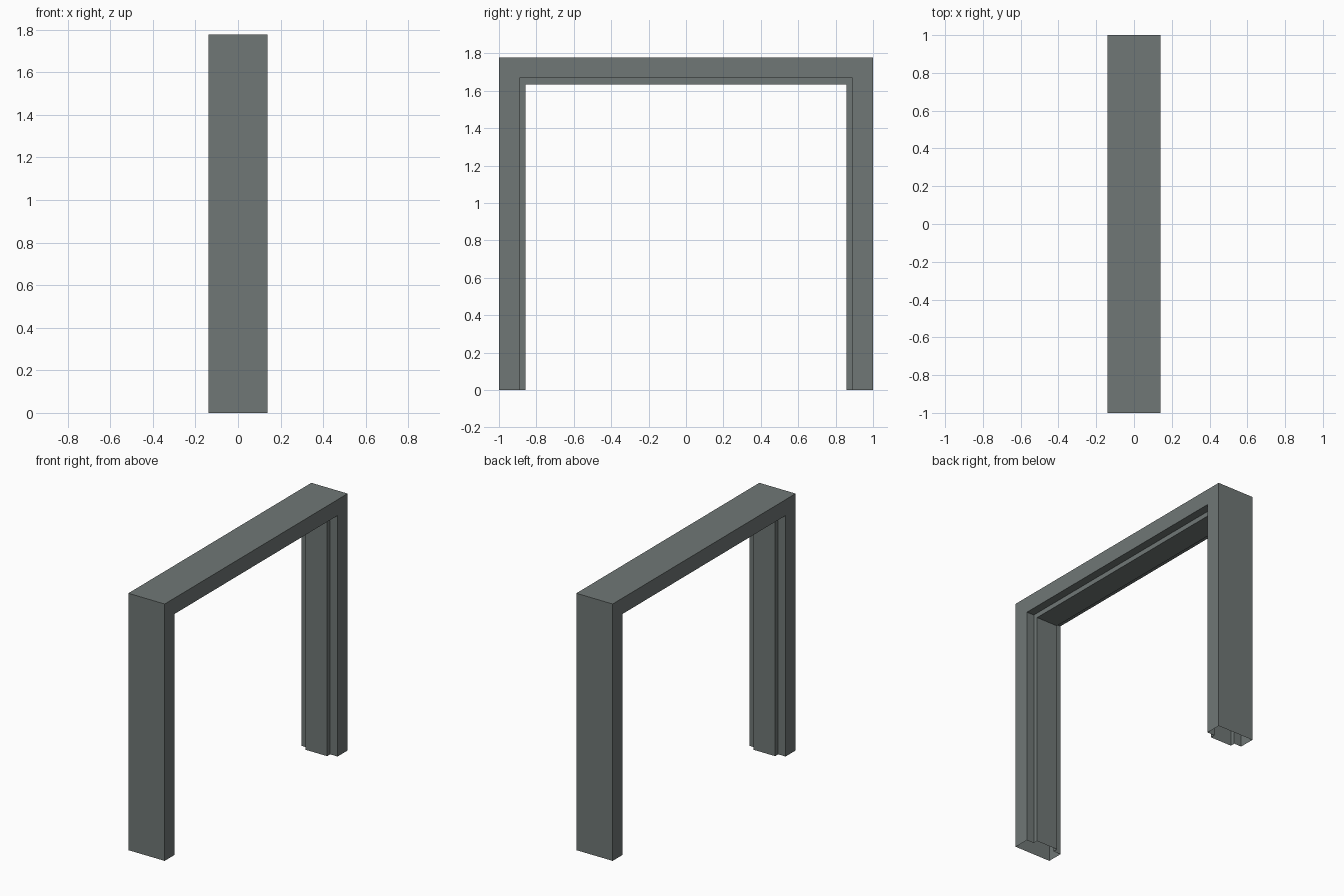
import bpy
import bmesh

default = bpy.data.objects.get("Cube")
if default:
    bpy.data.objects.remove(default, do_unlink=True)

HALF_DEPTH = 0.139   # half of the jamb depth along x
HEIGHT = 1.777
FACE = 0.11          # width of the visible face
STOP = 0.143         # face plus raised door stop
RABBET = 0.057       # width of the recess on each side of the stop

# Painted steel
steel = bpy.data.materials.new("grey_green_steel")
steel.use_nodes = True
colour = (0.16, 0.185, 0.18, 1.0)
steel.diffuse_color = colour
steel.node_tree.nodes["Principled BSDF"].inputs["Base Color"].default_value = colour

# Cross-section: (x, distance inward from the outer edge)
half = [(HALF_DEPTH, 0), (HALF_DEPTH, FACE),
        (HALF_DEPTH - RABBET, FACE), (HALF_DEPTH - RABBET, STOP)]
profile = half + [(-x, d) for x, d in reversed(half)]


def section(bm, side, at_floor):
    """One ring of the profile, at the floor or at a mitred top corner."""
    return [bm.verts.new((x, side * (1 - d), 0 if at_floor else HEIGHT - d))
            for x, d in profile]


# Hollow sheet frame: jamb, head and jamb swept in one run, open at the floor
bm = bmesh.new()
rings = [section(bm, -1, True), section(bm, -1, False),
         section(bm, 1, False), section(bm, 1, True)]
count = len(profile)
for a, b in zip(rings, rings[1:]):
    for i in range(count):
        j = (i + 1) % count
        bm.faces.new((a[i], a[j], b[j], b[i]))

# Make the outer faces point outward
bmesh.ops.recalc_face_normals(bm, faces=bm.faces)
top = max(bm.faces, key=lambda f: f.calc_center_median().z)
if top.normal.z < 0:
    bmesh.ops.reverse_faces(bm, faces=bm.faces)

mesh = bpy.data.meshes.new("door_frame")
bm.to_mesh(mesh)
bm.free()
mesh.materials.append(steel)
frame = bpy.data.objects.new("door_frame", mesh)
bpy.context.collection.objects.link(frame)
